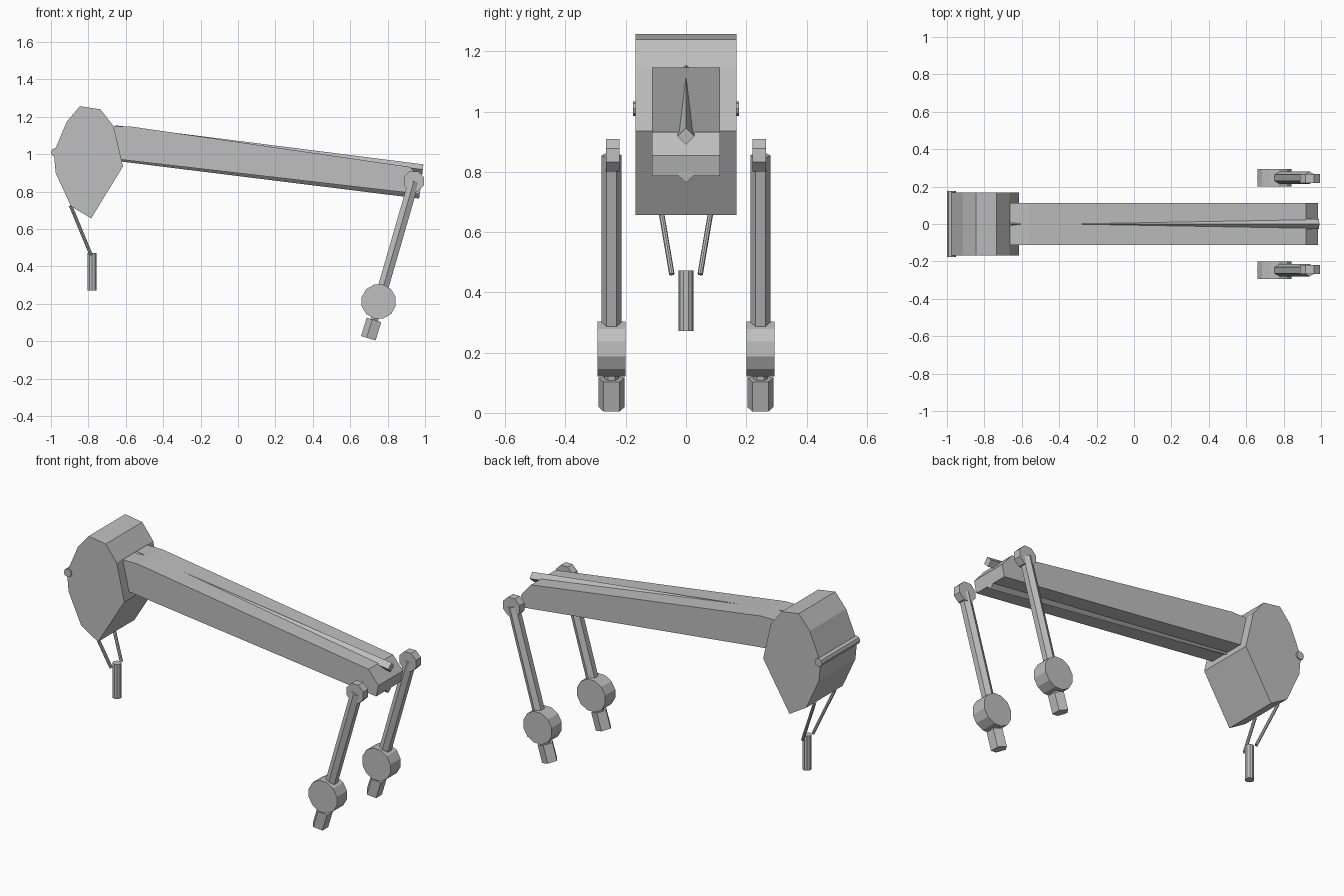
import bpy
from math import pi
from mathutils import Vector, Matrix

cube = bpy.data.objects.get("Cube")
if cube:
    bpy.data.objects.remove(cube, do_unlink=True)

grey = bpy.data.materials.new("plain grey")
grey.use_nodes = True
grey.diffuse_color = (0.52, 0.52, 0.52, 1)
grey.node_tree.nodes["Principled BSDF"].inputs["Base Color"].default_value = (0.52, 0.52, 0.52, 1)


def slab(name, profile, half):
    """Extrude an (x, z) outline to both sides along y."""
    n = len(profile)
    verts = [(x, y, z) for y in (-half, half) for x, z in profile]
    faces = [tuple(range(n)), tuple(reversed(range(n, 2 * n)))]
    faces += [(i, i + n, (i + 1) % n + n, (i + 1) % n) for i in range(n)]
    mesh = bpy.data.meshes.new(name)
    mesh.from_pydata(verts, [], faces)
    obj = bpy.data.objects.new(name, mesh)
    bpy.context.collection.objects.link(obj)
    mesh.materials.append(grey)
    # Make all normals point outwards
    bpy.context.view_layer.objects.active = obj
    obj.select_set(True)
    bpy.ops.object.mode_set(mode='EDIT')
    bpy.ops.mesh.select_all(action='SELECT')
    bpy.ops.mesh.normals_make_consistent(inside=False)
    bpy.ops.object.mode_set(mode='OBJECT')
    obj.select_set(False)
    return obj


def rod(name, a, b, radius, sides, spin=0.0):
    """Prism from a to b; spin turns its cross-section about the axis."""
    a, b = Vector(a), Vector(b)
    axis = (b - a).normalized()
    side = Vector((0, 1, 0)) if abs(axis.y) < 0.9 else Vector((1, 0, 0))
    across = (side - axis * side.dot(axis)).normalized()
    up = axis.cross(across)
    bpy.ops.mesh.primitive_cylinder_add(vertices=sides, radius=radius, depth=(b - a).length)
    obj = bpy.context.object
    obj.name = name
    turn = Matrix((across, up, axis)).transposed().to_4x4()
    # Cylinders start with a corner on local y; bring that corner to the side direction
    obj.data.transform(turn @ Matrix.Rotation(spin - pi / 2, 4, 'Z'))
    obj.location = (a + b) / 2
    obj.data.materials.append(grey)
    obj.select_set(False)
    return obj


# Head and its hinge pin
slab("head", [(-.985, 1.01), (-.915, 1.175), (-.845, 1.257), (-.735, 1.24), (-.665, 1.15),
              (-.615, .935), (-.785, .657), (-.893, .722), (-.975, .9)], .168)
rod("hinge_pin", (-.976, -.176, 1.01), (-.976, .176, 1.01), .024, 8)

# Long sloping beam with a chamfered end, and the ridge rods along it
slab("beam", [(-.7, 1.147), (-.565, 1.147), (.92, .932), (.985, .855), (.97, .787), (-.7, .98)], .113)
rod("top_ridge", (-.66, 0, 1.127), (.988, 0, .918), .028, 4)
rod("bottom_keel", (-.64, 0, .992), (.972, 0, .792), .029, 4)

# Hanging handle
rod("handle", (-.78, 0, .272), (-.78, 0, .473), .025, 10)

for label, s in (("left", 1), ("right", -1)):
    rod(label + "_strut", (-.895, s * .092, .725), (-.785, s * .047, .46), .009, 8)

    # Leg chain: hip disc, shank, wheel, neck and foot
    y = s * .247
    rod(label + "_hip", (.94, s * .22, .855), (.94, s * .266, .855), .058, 8, pi / 8)
    rod(label + "_shank", (.94, y, .855), (.765, y, .25), .033, 6)
    rod(label + "_wheel", (.752, s * .2, .212), (.752, s * .293, .212), .094, 12, pi / 12)
    rod(label + "_neck", (.752, y, .212), (.727, y, .105), .024, 6)
    rod(label + "_foot", (.731, y, .113), (.701, y, .015), .045, 5, -pi / 2)
